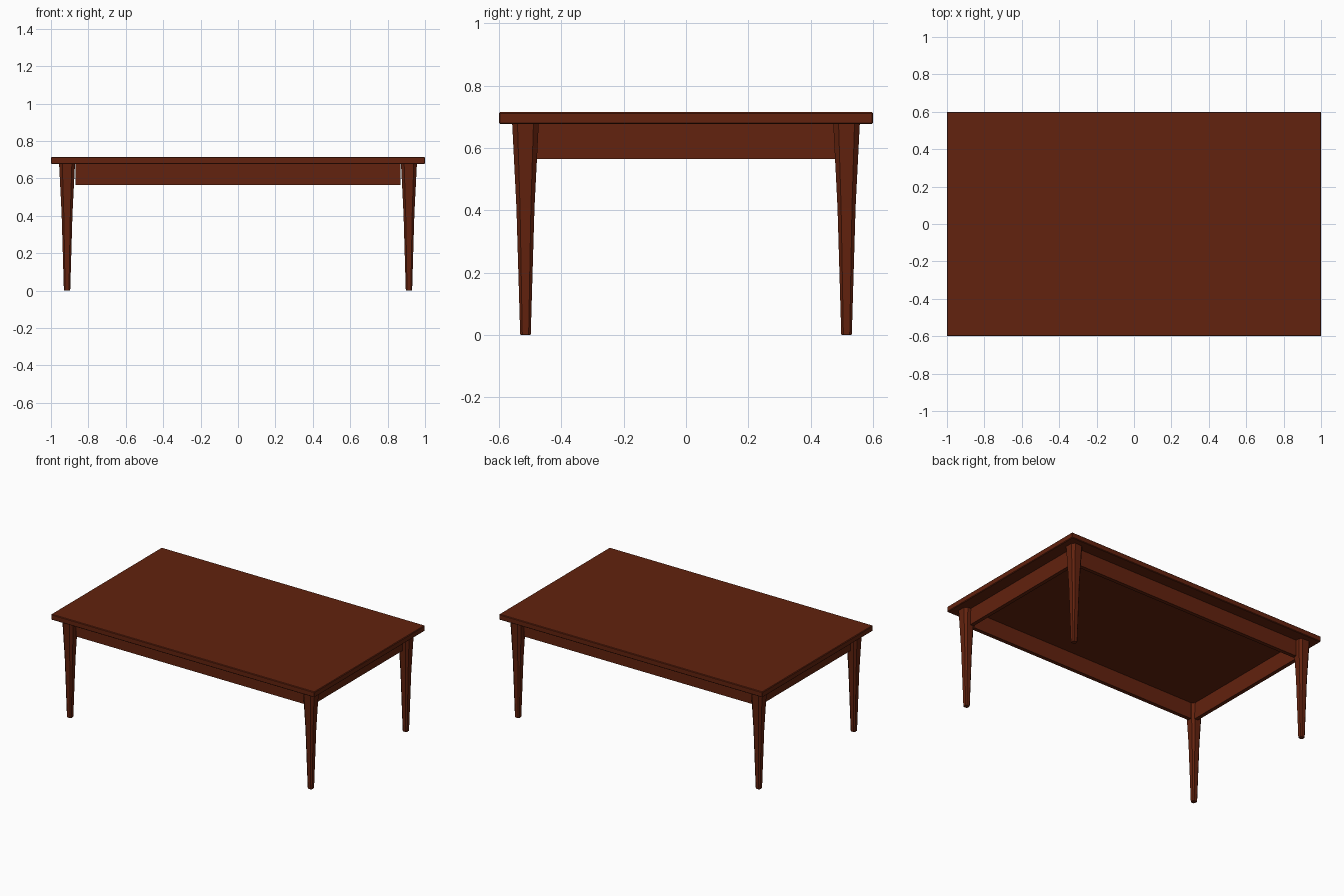
import bpy, bmesh

if "Cube" in bpy.data.objects:
    bpy.data.objects.remove(bpy.data.objects["Cube"])

wood = bpy.data.materials.new("dark_red_wood")
wood.diffuse_color = (0.122, 0.016, 0.0044, 1.0)
wood.use_nodes = True
wood.node_tree.nodes["Principled BSDF"].inputs["Base Color"].default_value = wood.diffuse_color

TOP_Z, UNDER_Z, APRON_Z = 0.715, 0.677, 0.565
LEG_X, LEG_Y = 0.914, 0.515


def make_object(name, bm):
    bmesh.ops.recalc_face_normals(bm, faces=bm.faces)
    mesh = bpy.data.meshes.new(name)
    bm.to_mesh(mesh)
    bm.free()
    mesh.materials.append(wood)
    obj = bpy.data.objects.new(name, mesh)
    bpy.context.collection.objects.link(obj)
    return obj


def box(name, low, high, bevel=0.0):
    bm = bmesh.new()
    bmesh.ops.create_cube(bm, size=1)
    for v in bm.verts:
        v.co = [l + (c + 0.5) * (h - l) for c, l, h in zip(v.co, low, high)]
    if bevel:
        bmesh.ops.bevel(bm, geom=bm.edges[:], offset=bevel, segments=1, affect='EDGES')
    return make_object(name, bm)


def leg(name, cx, cy):
    # Stacked chamfered squares: (height, width), flaring toward the top
    bm = bmesh.new()
    rings = []
    for z, w in [(0, 0.030), (0.004, 0.034), (0.41, 0.058), (UNDER_Z, 0.085)]:
        h, k = w / 2, w * 0.3          # half width, chamfer start
        pts = [(h, -k), (h, k), (k, h), (-k, h), (-h, k), (-h, -k), (-k, -h), (k, -h)]
        rings.append([bm.verts.new((cx + x, cy + y, z)) for x, y in pts])
    for a, b in zip(rings, rings[1:]):
        for i in range(8):
            j = (i + 1) % 8
            bm.faces.new((a[i], a[j], b[j], b[i]))
    bm.faces.new(rings[0][::-1])
    bm.faces.new(rings[-1])
    return make_object(name, bm)


# Table top with a fine chamfer
box("table_top", (-1, -0.6, UNDER_Z), (1, 0.6, TOP_Z), 0.004)

# Four tapered legs
for side, sx in (("left", -1), ("right", 1)):
    for end, sy in (("front", -1), ("back", 1)):
        leg(f"{end}_{side}_leg", sx * LEG_X, sy * LEG_Y)

# Aprons between the legs
T = 0.013
for name, s in (("front", -1), ("back", 1)):
    y = s * 0.503
    box(f"{name}_apron", (-0.869, y - T, APRON_Z), (0.869, y + T, UNDER_Z))
for name, s in (("left", -1), ("right", 1)):
    x = s * 0.902
    box(f"{name}_apron", (x - T, -0.482, APRON_Z), (x + T, 0.482, UNDER_Z))
